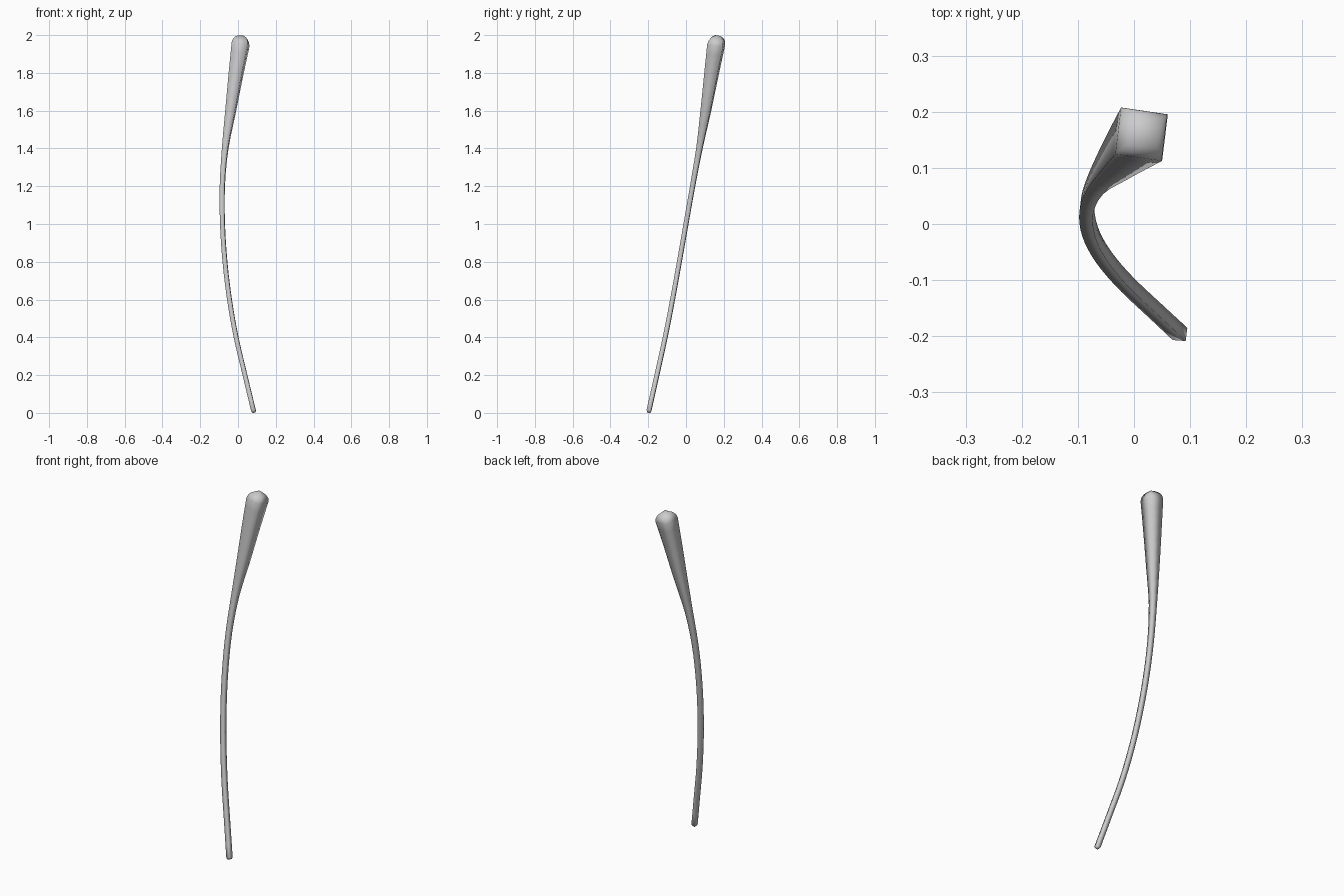
import bpy, bmesh, math
from mathutils import Vector

if "Cube" in bpy.data.objects:
    bpy.data.objects.remove(bpy.data.objects["Cube"])

# Centre line of the stem: x, y, z, half width of the square section
PATH = [
    (0.082, -0.196, 0.012, 0.0120), (0.037, -0.154, 0.20, 0.0118),
    (-0.010, -0.110, 0.40, 0.0118), (-0.045, -0.071, 0.60, 0.0118),
    (-0.069, -0.035, 0.80, 0.0118), (-0.082, 0.000, 1.00, 0.0120),
    (-0.083, 0.035, 1.20, 0.0125), (-0.068, 0.071, 1.40, 0.0155),
    (-0.039, 0.105, 1.60, 0.0255), (-0.010, 0.136, 1.80, 0.0350),
    (0.0135, 0.160, 1.95, 0.0425)]
TWIST = math.radians(-7)


def catmull(a, b, c, d, t):
    return 0.5 * (2 * b + (c - a) * t + (2 * a - 5 * b + 4 * c - d) * t * t
                  + (3 * b - a - 3 * c + d) * t ** 3)


def sample(points, steps):
    pts = [Vector(p) for p in points]
    pts = [2 * pts[0] - pts[1]] + pts + [2 * pts[-1] - pts[-2]]
    out = []
    for i in range(1, len(pts) - 2):
        out += [catmull(*pts[i - 1:i + 3], k / steps) for k in range(steps)]
    return out + [pts[-2]]


def ring(bm, centre, tangent, half):
    # Square section, perpendicular to the centre line
    side = Vector((math.cos(TWIST), math.sin(TWIST), 0))
    side = (side - tangent * side.dot(tangent)).normalized()
    up = tangent.cross(side)
    return [bm.verts.new(centre + half * (side * a + up * b))
            for a, b in ((-1, -1), (1, -1), (1, 1), (-1, 1))]


bm = bmesh.new()
line = sample(PATH, 3)
centres = [p.to_3d() for p in line]
last = len(line) - 1
tangents = [(centres[min(i + 1, last)] - centres[max(i - 1, 0)]).normalized()
            for i in range(last + 1)]

# Rounded foot, stem and swelling head
t0, t1 = tangents[0], tangents[-1]
rings = [ring(bm, centres[0] - t0 * 0.009, t0, 0.008)]
rings += [ring(bm, c, t, p[3]) for c, t, p in zip(centres, tangents, line)]

# Domed cap on the head
for angle in (25, 48, 70):
    a = math.radians(angle)
    rings.append(ring(bm, centres[-1] + t1 * 0.049 * math.sin(a), t1,
                      0.0425 * math.cos(a)))
tip = bm.verts.new(centres[-1] + t1 * 0.050)
foot = bm.verts.new(centres[0] - t0 * 0.012)

for lower, upper in zip(rings, rings[1:]):
    for k in range(4):
        n = (k + 1) % 4
        bm.faces.new((lower[k], lower[n], upper[n], upper[k]))
for k in range(4):
    n = (k + 1) % 4
    bm.faces.new((rings[-1][k], rings[-1][n], tip))
    bm.faces.new((rings[0][n], rings[0][k], foot))
bmesh.ops.recalc_face_normals(bm, faces=bm.faces)
for f in bm.faces:
    f.smooth = True

mesh = bpy.data.meshes.new("curved_club")
bm.to_mesh(mesh)
bm.free()
bpy.context.collection.objects.link(bpy.data.objects.new("curved_club", mesh))
